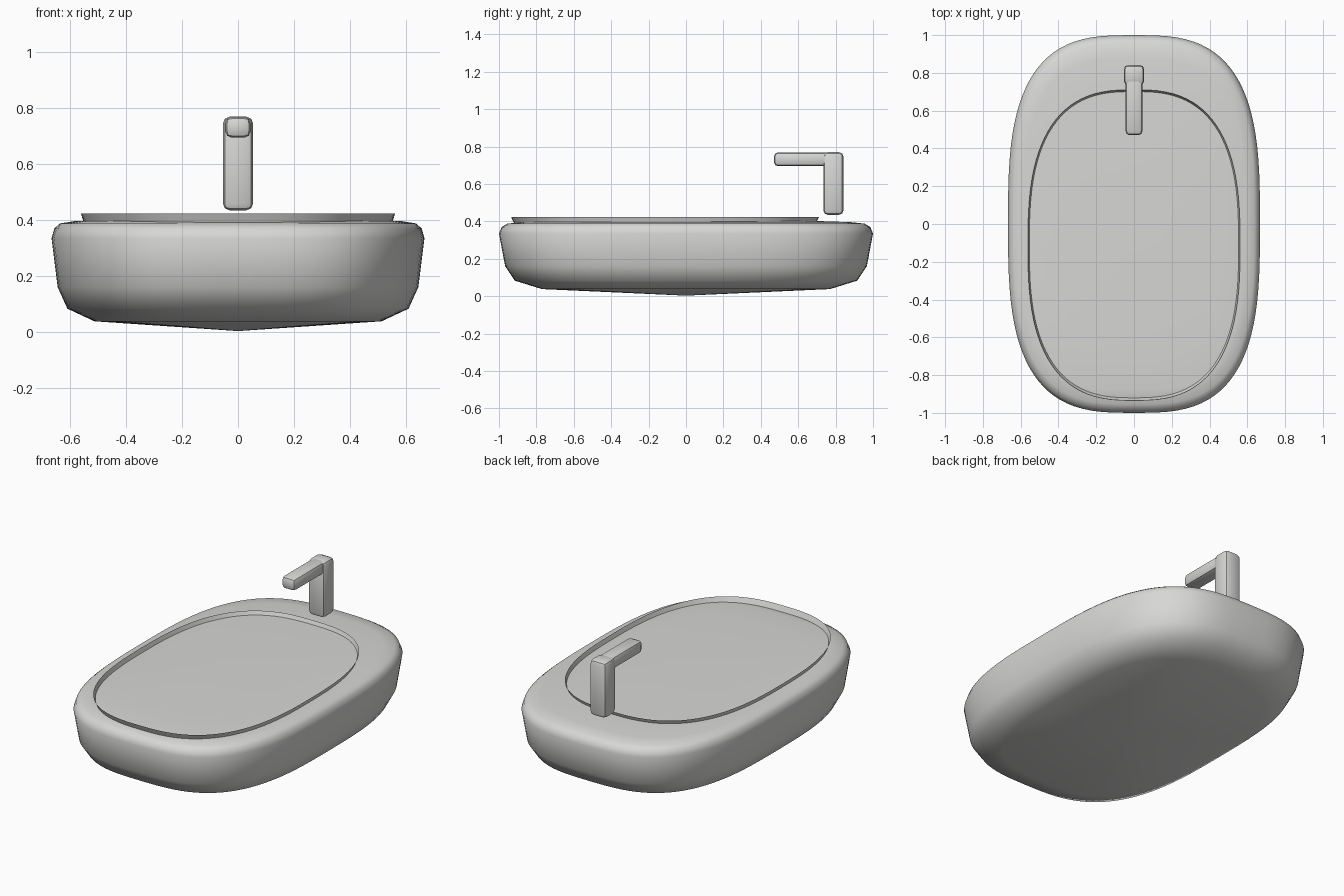
import bpy, bmesh
from math import sin, cos, pi, copysign

cube = bpy.data.objects.get("Cube")
if cube:
    bpy.data.objects.remove(cube)


def material(name, rgb):
    m = bpy.data.materials.new(name)
    m.use_nodes = True
    m.diffuse_color = (*rgb, 1)
    m.node_tree.nodes["Principled BSDF"].inputs["Base Color"].default_value = (*rgb, 1)
    return m


ceramic = material("pale grey ceramic", (0.68, 0.68, 0.67))


def finish(name, bm, mat, angle):
    mesh = bpy.data.meshes.new(name)
    bmesh.ops.recalc_face_normals(bm, faces=bm.faces)
    bm.to_mesh(mesh)
    bm.free()
    mesh.materials.append(mat)
    ob = bpy.data.objects.new(name, mesh)
    bpy.context.collection.objects.link(ob)
    bpy.ops.object.select_all(action='DESELECT')
    ob.select_set(True)
    bpy.context.view_layer.objects.active = ob
    bpy.ops.object.shade_smooth_by_angle(angle=angle)
    return ob


def ring(bm, rx, ry, cy, z, power, count=96):
    """Rounded oval loop of vertices."""
    def soft(v):
        return copysign(abs(v) ** (2 / power), v)
    return [bm.verts.new((rx * soft(cos(a)), cy + ry * soft(sin(a)), z))
            for a in (2 * pi * i / count for i in range(count))]


def loft(name, profile, rx, ry, cy, power, poles=()):
    """Stack oval loops given as (scale, z); poles close the ends with fans."""
    bm = bmesh.new()
    loops = [ring(bm, rx * s, ry * s, cy, z, power) for s, z in profile]
    n = len(loops[0])
    for low, high in zip(loops, loops[1:]):
        for i in range(n):
            j = (i + 1) % n
            bm.faces.new((low[i], low[j], high[j], high[i]))
    for z, loop in zip(poles, (loops[0], loops[-1])):
        pole = bm.verts.new((0, cy, z))
        for i in range(n):
            bm.faces.new((loop[i], loop[(i + 1) % n], pole))
    return finish(name, bm, ceramic, pi)


# Basin body: shallow cone underneath, swelling sides, rolled shoulder, domed top
loft("basin_body",
     [(0.77, 0.038), (0.915, 0.083), (0.967, 0.16), (1.0, 0.335),
      (0.985, 0.37), (0.955, 0.388), (0.88, 0.396), (0.7, 0.402)],
     0.667, 1.0, 0, 3.05, poles=(0.003, 0.41))

# Thin raised bowl rim that leans outwards
loft("bowl_rim", [(0.965, 0.36), (0.983, 0.393), (1.0, 0.424)],
     0.562, 0.823, -0.112, 2.7)


def block(name, size, centre, width):
    """Box with softened edges."""
    bm = bmesh.new()
    bmesh.ops.create_cube(bm, size=1)
    bmesh.ops.scale(bm, vec=size, verts=bm.verts)
    bmesh.ops.translate(bm, vec=centre, verts=bm.verts)
    bmesh.ops.bevel(bm, geom=bm.edges[:], offset=width, segments=2,
                    profile=0.5, affect='EDGES')
    return finish(name, bm, ceramic, 0.6)


# Tap
block("tap_column", (0.108, 0.108, 0.335), (0, 0.788, 0.6025), 0.024)
block("tap_spout", (0.09, 0.36, 0.074), (0, 0.65, 0.732), 0.022)
